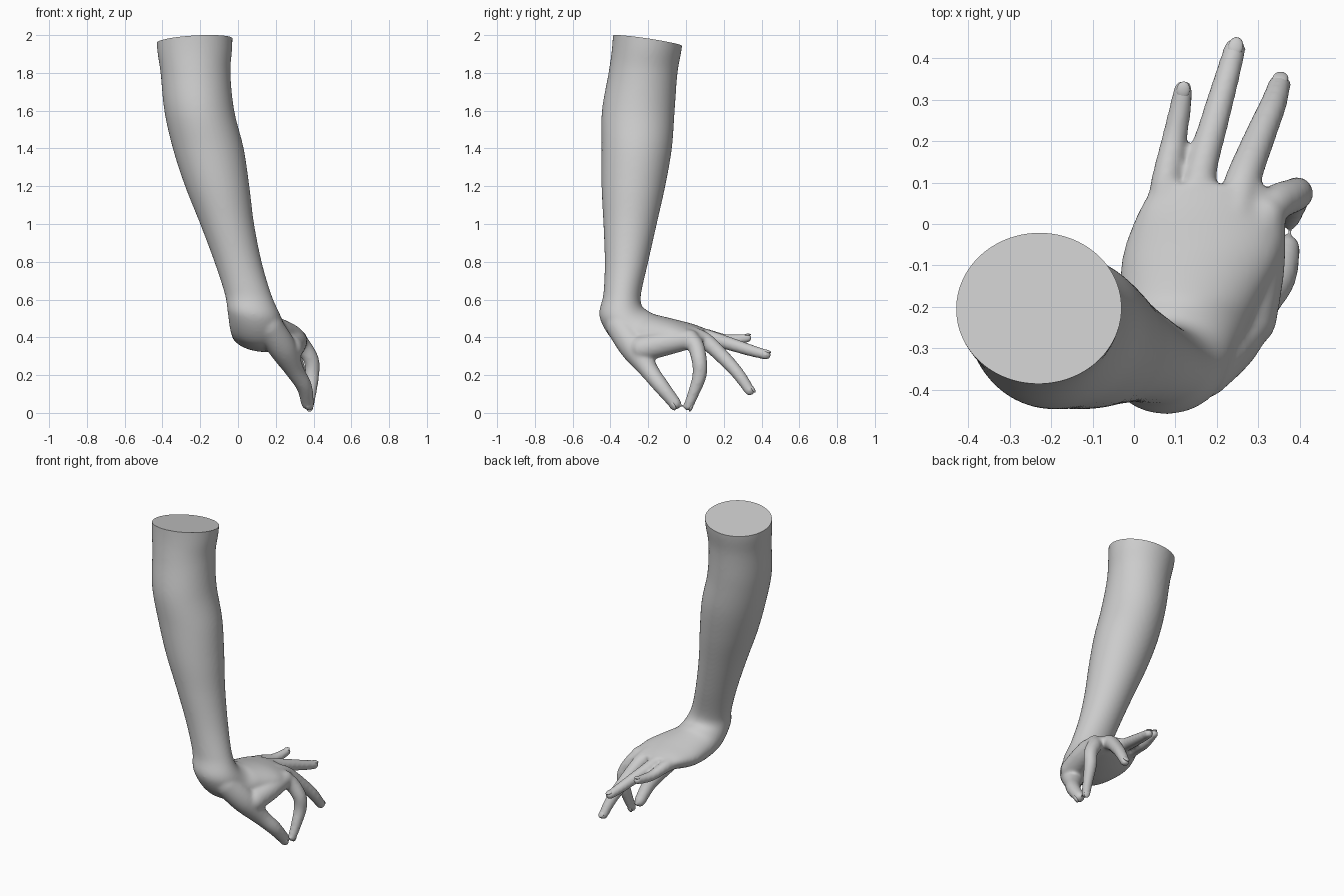
import bpy, bmesh, math
from mathutils import Vector, Matrix

if "Cube" in bpy.data.objects:
    bpy.data.objects.remove(bpy.data.objects["Cube"])


def spline(rows, steps):
    """Catmull-Rom interpolation through rows of numbers."""
    out, n = [], len(rows)
    for i in range(n - 1):
        p = [rows[max(i - 1, 0)], rows[i], rows[i + 1], rows[min(i + 2, n - 1)]]
        for s in range(steps):
            t = s / steps
            out.append([0.5 * (2 * b + (c - a) * t + (2 * a - 5 * b + 4 * c - d) * t * t
                               + (3 * b - a - 3 * c + d) * t ** 3) for a, b, c, d in zip(*p)])
    return out + [list(rows[-1])]


def loft(bm, sections, sides):
    """Skin a closed tube over (centre, u, v) ellipses."""
    rings = []
    for c, u, v in sections:
        rings.append([bm.verts.new(c + u * math.cos(a) + v * math.sin(a))
                      for a in (2 * math.pi * k / sides for k in range(sides))])
    for r, q in zip(rings, rings[1:]):
        for k in range(sides):
            j = (k + 1) % sides
            bm.faces.new((r[k], r[j], q[j], q[k]))
    bm.faces.new(rings[0][::-1])
    bm.faces.new(rings[-1])


def digit(bm, points, sides=20):
    """Round tube through (x, y, z, radius) points with domed ends."""
    pts = spline(points, 6)
    cs = [Vector(p[:3]) for p in pts]
    secs = []

    def ring(c, t, r):
        u = (Vector((1, 0, 0)) - t * t.x).normalized()
        secs.append((c, u * r, t.cross(u) * r))

    t0, t1 = (cs[1] - cs[0]).normalized(), (cs[-1] - cs[-2]).normalized()
    dome = [math.radians(a) for a in (85, 65, 45, 22)]
    for a in dome:
        ring(cs[0] - t0 * pts[0][3] * math.sin(a), t0, pts[0][3] * math.cos(a))
    for i, c in enumerate(cs):
        t = (cs[min(i + 1, len(cs) - 1)] - cs[max(i - 1, 0)]).normalized()
        ring(c, t, pts[i][3])
    for a in reversed(dome):
        ring(cs[-1] + t1 * pts[-1][3] * math.sin(a), t1, pts[-1][3] * math.cos(a))
    loft(bm, secs, sides)


def add_object(name, bm):
    mesh = bpy.data.meshes.new(name)
    bm.to_mesh(mesh)
    bm.free()
    ob = bpy.data.objects.new(name, mesh)
    bpy.context.collection.objects.link(ob)
    return ob


bm = bmesh.new()

# Forearm: x min, x max, y min, y max, z
forearm = [(-.43, -.03, -.38, -.01, 2.15), (-.43, -.03, -.39, -.02, 1.95),
           (-.41, -.04, -.41, -.045, 1.8), (-.39, -.02, -.445, -.06, 1.6),
           (-.345, .03, -.447, -.075, 1.4), (-.28, .06, -.447, -.11, 1.2),
           (-.20, .085, -.437, -.155, 1.0), (-.125, .125, -.43, -.20, .8),
           (-.07, .175, -.437, -.238, .63)]
rows = [((a + b) / 2, (c + d) / 2, z, (b - a) / 2, 0, 0, 0, (d - c) / 2, 0)
        for a, b, c, d, z in forearm]
# Wrist bend and palm: centre, half width vector, half thickness vector
rows += [(.082, -.345, .535, .138, 0, -.01, 0, .112, .03),
         (.105, -.285, .455, .15, 0, -.01, 0, .085, .085),
         (.13, -.20, .425, .167, 0, -.005, 0, .03, .098),
         (.162, -.08, .41, .19, 0, -.005, 0, .02, .086),
         (.178, .02, .405, .172, 0, -.015, 0, .01, .066),
         (.185, .09, .402, .14, 0, -.02, 0, .01, .042)]
loft(bm, [(Vector(r[:3]), Vector(r[3:6]), Vector(r[6:])) for r in spline(rows, 6)], 48)

# Thumb, web of the thumb and the four fingers
digits = {
    "thumb": [(.16, -.35, .46, .075), (.235, -.275, .345, .075), (.30, -.195, .225, .05),
              (.35, -.13, .14, .042), (.368, -.058, .05, .034)],
    "web": [(.275, -.23, .34, .07), (.30, -.10, .37, .065), (.315, .02, .39, .052)],
    "index": [(.29, -.02, .40, .055), (.335, .045, .365, .046), (.388, .07, .28, .041),
              (.392, .072, .20, .038), (.385, .042, .11, .031), (.376, .012, .035, .026)],
    "middle": [(.245, .02, .41, .052), (.265, .11, .375, .044), (.31, .225, .265, .037),
               (.335, .285, .195, .033), (.352, .337, .118, .028)],
    "ring": [(.155, .02, .42, .05), (.16, .12, .40, .040), (.195, .25, .36, .035),
             (.222, .345, .33, .031), (.244, .424, .308, .027)],
    "little": [(.07, .0, .415, .046), (.077, .10, .41, .037), (.096, .20, .388, .031),
               (.109, .265, .388, .028), (.119, .325, .396, .024)],
}
for pts in digits.values():
    digit(bm, pts)

bmesh.ops.recalc_face_normals(bm, faces=bm.faces[:])
arm = add_object("arm_and_hand", bm)

# Fuse all volumes into one smooth skin
rem = arm.modifiers.new("fuse", "REMESH")
rem.mode = "VOXEL"
rem.voxel_size = 0.009
smo = arm.modifiers.new("soften", "SMOOTH")
smo.factor, smo.iterations = 0.5, 10
dg = bpy.context.evaluated_depsgraph_get()
skin = bpy.data.meshes.new_from_object(arm.evaluated_get(dg))
arm.modifiers.clear()
arm.data = skin

# Slanted flat cut at the top of the arm
bm = bmesh.new()
bm.from_mesh(skin)
for f in bm.faces:
    f.smooth = True
bmesh.ops.bisect_plane(bm, geom=bm.verts[:] + bm.edges[:] + bm.faces[:],
                       plane_co=(-.23, -.2, 1.97), plane_no=(-.06, .15, 1), clear_outer=True)
rim = [e for e in bm.edges if e.is_boundary]
cap = bmesh.ops.contextual_create(bm, geom=rim)["faces"]
for f in cap:
    f.smooth = False
for e in rim:
    e.smooth = False
bmesh.ops.recalc_face_normals(bm, faces=bm.faces[:])
bm.to_mesh(skin)
bm.free()

# Fingernails: thin domes lying on the back of each tip
for name, hint in (("thumb", (.5, -.6, -.5)), ("index", (.3, 1, 0)), ("middle", (0, .5, 1)),
                   ("ring", (0, 0, 1)), ("little", (0, 0, 1))):
    a, b = Vector(digits[name][-2][:3]), Vector(digits[name][-1][:3])
    r = digits[name][-1][3]
    t = (b - a).normalized()
    n = Vector(hint)
    n = (n - t * n.dot(t)).normalized()
    s = t.cross(n)
    frame = Matrix((s, t, n)).transposed().to_4x4()
    bm = bmesh.new()
    bmesh.ops.create_uvsphere(bm, u_segments=20, v_segments=10, radius=1)
    bm.transform(Matrix.Translation(b + n * r * .66) @ frame
                 @ Matrix.Diagonal((r * .68, r * .9, r * .32, 1)))
    for f in bm.faces:
        f.smooth = True
    add_object(name + "_nail", bm)
